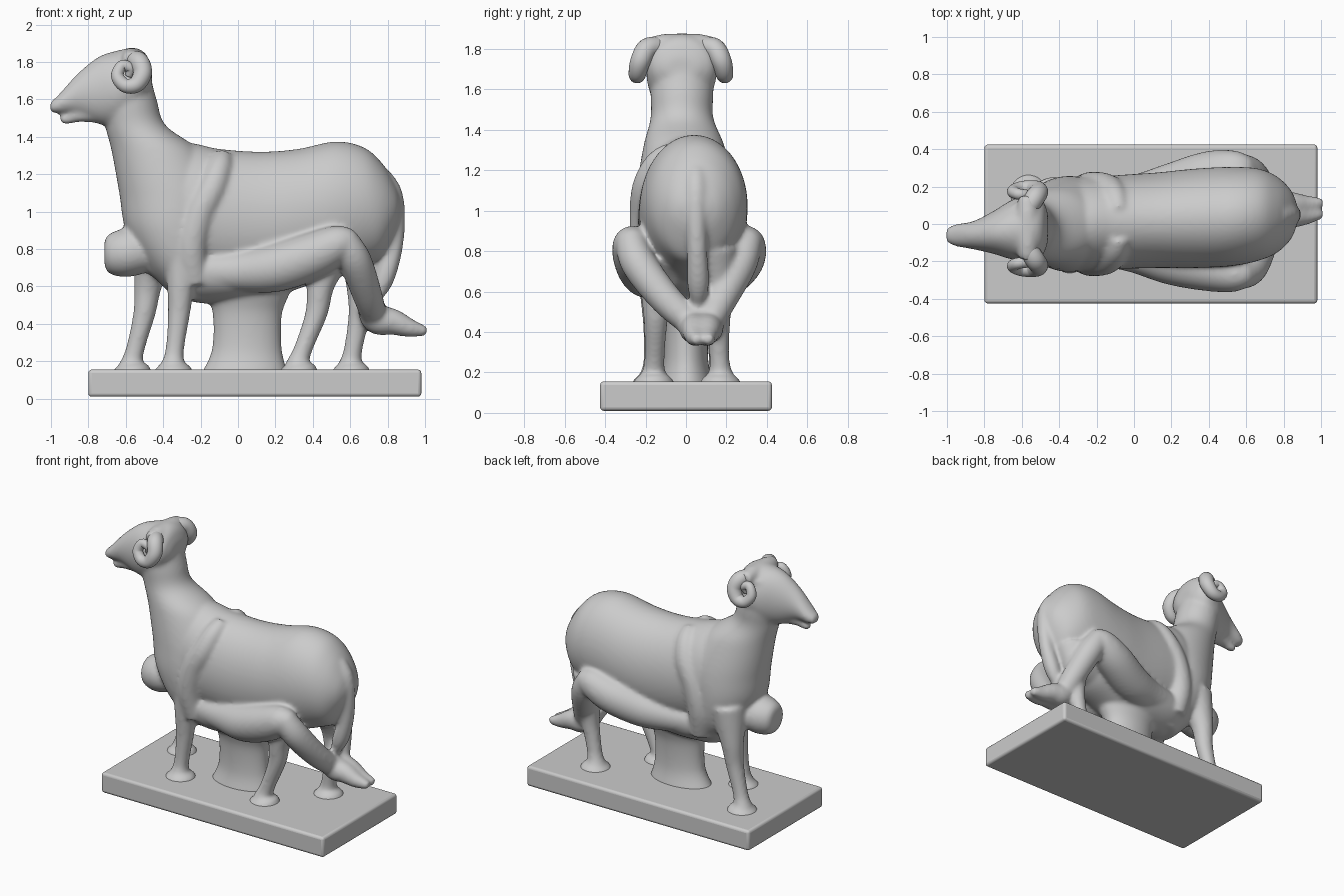
import bpy, bmesh, math
from mathutils import Vector

if "Cube" in bpy.data.objects:
    bpy.data.objects.remove(bpy.data.objects["Cube"])


def spline(rows, steps=6):
    """Catmull-Rom interpolation of rows of numbers."""
    out = []
    for i in range(len(rows) - 1):
        a, b = rows[max(i - 1, 0)], rows[i]
        c, d = rows[i + 1], rows[min(i + 2, len(rows) - 1)]
        for k in range(steps):
            t = k / steps
            out.append([0.5 * (2 * q + (r - p) * t + (2 * p - 5 * q + 4 * r - s) * t * t
                               + (3 * q - p - 3 * r + s) * t ** 3)
                        for p, q, r, s in zip(a, b, c, d)])
    out.append(list(rows[-1]))
    return out


def skin(name, frames, n=72):
    """Closed surface through elliptical sections (centre, u, v)."""
    bm = bmesh.new()
    rings = [[bm.verts.new(c + u * math.cos(2 * math.pi * i / n) + v * math.sin(2 * math.pi * i / n))
              for i in range(n)] for c, u, v in frames]
    for a, b in zip(rings, rings[1:]):
        for i in range(n):
            j = (i + 1) % n
            bm.faces.new((a[i], a[j], b[j], b[i]))
    bm.faces.new(rings[0])
    bm.faces.new(rings[-1])
    bmesh.ops.recalc_face_normals(bm, faces=bm.faces)
    me = bpy.data.meshes.new(name)
    bm.to_mesh(me)
    bm.free()
    ob = bpy.data.objects.new(name, me)
    bpy.context.collection.objects.link(ob)
    for p in me.polygons:
        p.use_smooth = True
    return ob


def loft_x(name, rows):
    """Rows: x, y centre, half width, bottom z, top z."""
    return skin(name, [(Vector((x, y, (lo + hi) / 2)), Vector((0, w, 0)), Vector((0, 0, (hi - lo) / 2)))
                       for x, y, w, lo, hi in spline(rows)])


def loft_z(name, rows):
    """Rows: z, x min, x max, y centre, half width."""
    return skin(name, [(Vector(((a + b) / 2, y, z)), Vector(((b - a) / 2, 0, 0)), Vector((0, w, 0)))
                       for z, a, b, y, w in spline(rows)])


def tube(name, rows):
    """Rows: x, y, z, radius."""
    s = spline(rows)
    pts = [Vector(r[:3]) for r in s]
    frames, u = [], None
    for i, p in enumerate(pts):
        t = (pts[min(i + 1, len(pts) - 1)] - pts[max(i - 1, 0)]).normalized()
        u = t.orthogonal() if u is None else u - t * u.dot(t)
        u.normalize()
        frames.append((p, u * s[i][3], t.cross(u) * s[i][3]))
    return skin(name, frames, 24)


parts = []

# Ram trunk, chest with neck, head, brow and jaw
parts.append(loft_x("trunk", [
    (-.48, 0, .14, .9, 1.2), (-.3, 0, .24, .68, 1.36), (-.1, .01, .25, .62, 1.335),
    (.12, .02, .255, .6, 1.32), (.32, .03, .265, .62, 1.335), (.52, .04, .265, .66, 1.375),
    (.67, .05, .245, .71, 1.345), (.77, .05, .2, .76, 1.26), (.84, .05, .13, .88, 1.15), (.87, .05, .06, .97, 1.07)]))
parts.append(loft_z("neck", [
    (1.8, -.7, -.49, -.02, .14), (1.6, -.73, -.435, -.02, .155), (1.46, -.71, -.385, -.02, .155),
    (1.32, -.675, -.2, -.01, .2), (1.1, -.635, -.08, 0, .245), (.9, -.6, -.08, 0, .255),
    (.7, -.49, -.1, 0, .22), (.53, -.33, -.12, 0, .12)]))
parts.append(loft_x("head", [
    (-1.005, -.06, .035, 1.53, 1.585), (-.96, -.06, .058, 1.525, 1.625), (-.86, -.06, .075, 1.52, 1.735),
    (-.75, -.045, .115, 1.47, 1.825), (-.65, -.03, .16, 1.46, 1.86), (-.55, -.02, .175, 1.52, 1.875),
    (-.49, -.02, .15, 1.6, 1.84), (-.46, -.02, .08, 1.66, 1.76)]))
parts.append(tube("brow", [(-.57, -.19, 1.81, .045), (-.57, -.1, 1.815, .06), (-.57, .06, 1.815, .06),
                           (-.57, .15, 1.81, .045)]))
parts.append(tube("jaw", [(-.7, -.045, 1.54, .07), (-.85, -.06, 1.517, .04), (-.92, -.06, 1.495, .03),
                          (-.95, -.06, 1.485, .02)]))

# Ram legs: top, knee, shank, flared hoof
for name, y, (x0, x1, x2), top in (
        ("near_front_leg", -.155, (-.28, -.315, -.345), .85), ("far_front_leg", .155, (-.43, -.5, -.565), .85),
        ("near_hind_leg", -.15, (.5, .42, .325), .8), ("far_hind_leg", .16, (.66, .65, .605), .8)):
    k = 1 if y > 0 else -1
    parts.append(tube(name, [(x0, y - .03 * k, top, .13), (x1 * .7 + x0 * .3, y, .62, .078),
                             (x1, y, .46, .06), (x2 * .7 + x1 * .3, y + .005 * k, .28, .05),
                             (x2, y + .01 * k, .2, .06), (x2, y + .01 * k, .165, .095),
                             (x2, y + .01 * k, .13, .11)]))

# Tail
parts.append(tube("tail", [(.77, .05, 1.19, .05), (.82, .05, 1.1, .058), (.842, .05, .97, .052),
                           (.83, .055, .8, .05), (.78, .06, .64, .055), (.735, .06, .53, .03)]))

# Support column
parts.append(loft_z("support_column", [
    (.75, -.2, .3, 0, .17), (.58, -.17, .28, 0, .15), (.45, -.135, .235, 0, .115),
    (.26, -.14, .235, 0, .11), (.13, -.2, .27, 0, .14)]))

# Clinging figure below the belly: torso, head
parts.append(loft_x("figure_torso", [
    (-.5, -.02, .08, .68, .82), (-.38, -.01, .15, .6, .84), (-.25, 0, .21, .52, .84), (-.05, 0, .24, .51, .84),
    (.15, 0, .25, .535, .9), (.3, .01, .24, .58, .95), (.45, .02, .2, .64, .98), (.56, .03, .1, .75, .95)]))
parts.append(loft_x("figure_head", [
    (-.715, -.02, .06, .72, .84), (-.69, -.02, .1, .67, .88), (-.6, -.02, .135, .65, .91),
    (-.5, -.02, .12, .67, .89), (-.43, -.02, .08, .69, .82)]))

# Figure limbs on both flanks
for k, tag, off, toe in ((-1, "near", 0, .045), (1, "far", .03, .105)):
    parts.append(tube(tag + "_thigh", [
        (-.2, k * .13, .68, .09), (0, k * .15, .68, .11), (.2, k * .195, .7, .13),
        (.4, k * (.235 + off), .765, .125), (.54, k * (.265 + off), .83, .1), (.62, k * (.265 + off), .85, .06)]))
    parts.append(tube(tag + "_shin", [
        (.56, k * (.275 + off), .86, .075), (.625, k * (.235 + off), .74, .088),
        (.69, k * .12 + toe * .5, .56, .08), (.73, toe, .43, .068)]))
    parts.append(tube(tag + "_foot", [
        (.69, toe, .52, .06), (.74, toe, .43, .082), (.83, toe, .41, .07), (.92, toe, .378, .05),
        (1.01, toe + .01, .36, .025)]))
    parts.append(tube(tag + "_arm", [
        (-.23, k * .15, .62, .08), (-.25, k * .185, .8, .085), (-.21, k * .195, .98, .085),
        (-.14, k * .185, 1.12, .08), (-.1, k * .135, 1.23, .07), (-.08, k * .06, 1.29, .055)]))

# Fuse the carved parts into one flowing surface
bpy.ops.object.select_all(action='DESELECT')
for p in parts:
    p.select_set(True)
bpy.context.view_layer.objects.active = parts[0]
bpy.ops.object.join()
statue = bpy.context.object
statue.name = "ram_with_clinging_figure"
m = statue.modifiers.new("fuse", 'REMESH')
m.mode = 'VOXEL'
m.voxel_size = .012
m.use_smooth_shade = True
m = statue.modifiers.new("soften", 'SMOOTH')
m.factor = .5
m.iterations = 14

# Curled horns hugging the head
for k, tag in ((-1, "near"), (1, "far")):
    rows = [(-.57, .1, 1.81, .05), (-.53, .165, 1.8, .053), (-.51, .2, 1.74, .05), (-.545, .215, 1.68, .044),
            (-.605, .215, 1.675, .038), (-.645, .2, 1.725, .034), (-.62, .185, 1.78, .03),
            (-.575, .18, 1.765, .028), (-.585, .17, 1.725, .02)]
    tube(tag + "_horn", [(x, -.025 + k * y, z, r) for x, y, z, r in rows])

# Plinth
bpy.ops.mesh.primitive_cube_add(size=1, location=(.09, 0, .083))
base = bpy.context.object
base.name = "plinth"
base.scale = (1.78, .85, .145)
bpy.ops.object.transform_apply(location=False, rotation=False, scale=True)
m = base.modifiers.new("rounded_edges", 'BEVEL')
m.width = .018
m.segments = 3
bpy.ops.object.shade_smooth_by_angle()
